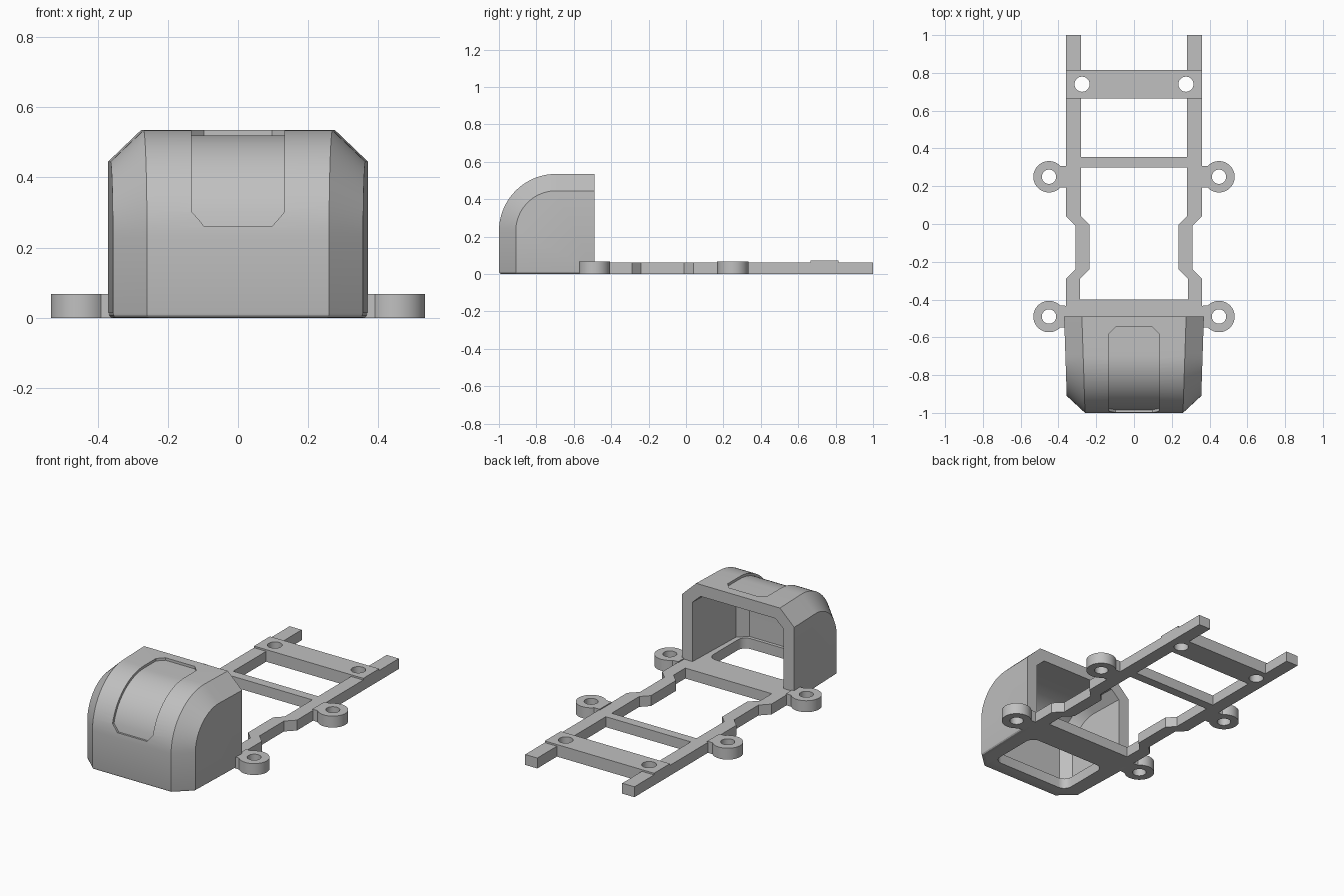
import bpy, bmesh, math

if "Cube" in bpy.data.objects:
    bpy.data.objects.remove(bpy.data.objects["Cube"])

grey = bpy.data.materials.new("plain grey")
grey.diffuse_color = (0.53, 0.53, 0.53, 1)
grey.use_nodes = True
grey.node_tree.nodes["Principled BSDF"].inputs["Base Color"].default_value = grey.diffuse_color


def finish(obj):
    obj.data.materials.clear()
    obj.data.materials.append(grey)
    bpy.ops.object.select_all(action='DESELECT')
    obj.select_set(True)
    bpy.context.view_layer.objects.active = obj
    bpy.ops.object.shade_smooth_by_angle(angle=math.radians(25))


def circle(cx, cy, r, n=40):
    return [(cx + r * math.cos(2 * math.pi * i / n), cy + r * math.sin(2 * math.pi * i / n)) for i in range(n)]


def mirrored(half):
    return half + [(-x, y) for x, y in reversed(half)]


def prism(name, loops, z0, z1):
    """Flat outline with holes, extruded from z0 to z1."""
    cu = bpy.data.curves.new(name + "_outline", 'CURVE')
    cu.dimensions = '2D'
    cu.fill_mode = 'BOTH'
    cu.extrude = (z1 - z0) / 2
    for pts in loops:
        sp = cu.splines.new('POLY')
        sp.points.add(len(pts) - 1)
        for p, (x, y) in zip(sp.points, pts):
            p.co = (x, y, 0, 1)
        sp.use_cyclic_u = True
    tmp = bpy.data.objects.new(name + "_tmp", cu)
    bpy.context.collection.objects.link(tmp)
    dg = bpy.context.evaluated_depsgraph_get()
    me = bpy.data.meshes.new_from_object(tmp.evaluated_get(dg))
    bpy.data.objects.remove(tmp)
    bm = bmesh.new()
    bm.from_mesh(me)
    bmesh.ops.remove_doubles(bm, verts=bm.verts, dist=1e-5)
    bmesh.ops.translate(bm, verts=bm.verts, vec=(0, 0, (z0 + z1) / 2))
    bmesh.ops.recalc_face_normals(bm, faces=bm.faces)
    bm.to_mesh(me)
    bm.free()
    obj = bpy.data.objects.new(name, me)
    bpy.context.collection.objects.link(obj)
    finish(obj)
    return obj


# Ladder frame with two windows, a floor opening and screw holes
bar_holes = [circle(s * 0.275, 0.74, 0.04) for s in (1, -1)]
outline = mirrored([(0.28, 0.815), (0.28, 1), (0.36, 1), (0.36, 0.04), (0.31, -0.01), (0.31, -0.24),
                    (0.36, -0.29), (0.36, -0.49), (0.34, -0.5), (0.335, -0.9), (0.25, -0.98)])
rear_window = mirrored([(0.28, 0.665), (0.28, 0.355)])
mid_window = mirrored([(0.28, 0.30), (0.28, 0.04), (0.235, -0.005), (0.235, -0.24), (0.285, -0.29), (0.285, -0.40)])
floor_opening = []
for cx, cy, a0 in ((0.21, -0.63, 0), (-0.21, -0.63, 90), (-0.21, -0.86, 180), (0.21, -0.86, 270)):
    for i in range(7):
        a = math.radians(a0 + 15 * i)
        floor_opening.append((cx + 0.05 * math.cos(a), cy + 0.05 * math.sin(a)))
prism("frame", [outline, rear_window, mid_window, floor_opening] + bar_holes, 0, 0.062)

# Raised pad on the rear cross bar
pad = [(0.36, 0.665), (0.36, 0.815), (-0.36, 0.815), (-0.36, 0.665)]
prism("cross_bar_pad", [pad] + bar_holes, 0.062, 0.072)

# Screw ears with short necks
for side, s in (("right", 1), ("left", -1)):
    for end, y in (("rear", 0.25), ("front", -0.49)):
        ring = [(s * 0.355, y - 0.057), (s * 0.355, y + 0.057)]
        a0 = math.radians(136)
        for i in range(41):
            a = a0 - 2 * a0 * i / 40
            ring.append((s * (0.45 + 0.083 * math.cos(a)), y + 0.083 * math.sin(a)))
        prism(f"{side}_{end}_ear", [ring, circle(s * 0.45, y, 0.038)], 0, 0.068)


# Hood: side path with a quarter-round nose, pushed inwards by d
CY, CZ, R = -0.695, 0.23, 0.305


def path(d, back, bottom):
    pts = [(back, CZ + R - d)]
    for i in range(21):
        a = math.radians(90 - 90 * i / 20)
        pts.append((CY - (R - d) * math.cos(a), CZ + (R - d) * math.sin(a)))
    return pts + [(CY - R + d, bottom), (back, bottom)]


def hood_solid(name, t, back, bottom):
    """Hood body shrunk by wall thickness t, with chamfered, slightly tapering sides."""
    bm = bmesh.new()
    rings = []
    for s, half, d in ((-1, 0.37 - t, 0.09 + 0.414 * t), (-1, 0.276 - 0.414 * t, t),
                       (1, 0.276 - 0.414 * t, t), (1, 0.37 - t, 0.09 + 0.414 * t)):
        rings.append([bm.verts.new((s * (half + 0.033 * (y + 0.49)), y, z)) for y, z in path(d, back, bottom)])
    n = len(rings[0])
    for a, b in zip(rings, rings[1:]):
        for i in range(n):
            bm.faces.new((a[i], a[(i + 1) % n], b[(i + 1) % n], b[i]))
    bm.faces.new(rings[0])
    bm.faces.new(rings[-1])
    bmesh.ops.recalc_face_normals(bm, faces=bm.faces)
    if t == 0:  # softened lower rim
        rim = [e for e in bm.edges if len(e.link_faces) == 2 and all(abs(v.co.z) < 1e-6 for v in e.verts)
               and any(v.co.y < back - 0.01 for v in e.verts)
               and any(abs(f.normal.z) < 0.5 for f in e.link_faces)]
        bmesh.ops.bevel(bm, geom=rim, offset=0.014, segments=3, profile=0.5, affect='EDGES')
    return to_object(bm, name)


def to_object(bm, name):
    me = bpy.data.meshes.new(name)
    bm.to_mesh(me)
    bm.free()
    obj = bpy.data.objects.new(name, me)
    bpy.context.collection.objects.link(obj)
    return obj


# Cutter for the shallow panel that wraps over the nose
bm = bmesh.new()
stations = [(-0.545, 90, 0.097), (-0.582, 90, 0.133)]
stations += [(CY, 90 - 76 * i / 18, 0.133) for i in range(19)] + [(CY, 5.9, 0.097)]
loops = []
for y, deg, w in stations:
    a = math.radians(deg)
    loops.append([bm.verts.new((x, y - r * math.cos(a), CZ + r * math.sin(a)))
                  for x, r in ((-w, R - 0.015), (w, R - 0.015), (w, R + 0.04), (-w, R + 0.04))])
for a, b in zip(loops, loops[1:]):
    for i in range(4):
        bm.faces.new((a[i], a[(i + 1) % 4], b[(i + 1) % 4], b[i]))
bm.faces.new(loops[0])
bm.faces.new(loops[-1])
bmesh.ops.recalc_face_normals(bm, faces=bm.faces)
panel_cutter = to_object(bm, "panel_cutter")

hood = hood_solid("hood", 0, -0.49, 0)
cavity = hood_solid("cavity_cutter", 0.07, -0.40, -0.1)
for cutter in (cavity, panel_cutter):
    mod = hood.modifiers.new(cutter.name, 'BOOLEAN')
    mod.operation = 'DIFFERENCE'
    mod.solver = 'EXACT'
    mod.object = cutter
    cutter.hide_render = True
bpy.context.view_layer.update()
cut = bpy.data.meshes.new_from_object(hood.evaluated_get(bpy.context.evaluated_depsgraph_get()))
hood.modifiers.clear()
hood.data = cut
for cutter in (cavity, panel_cutter):
    bpy.data.objects.remove(cutter)
finish(hood)
